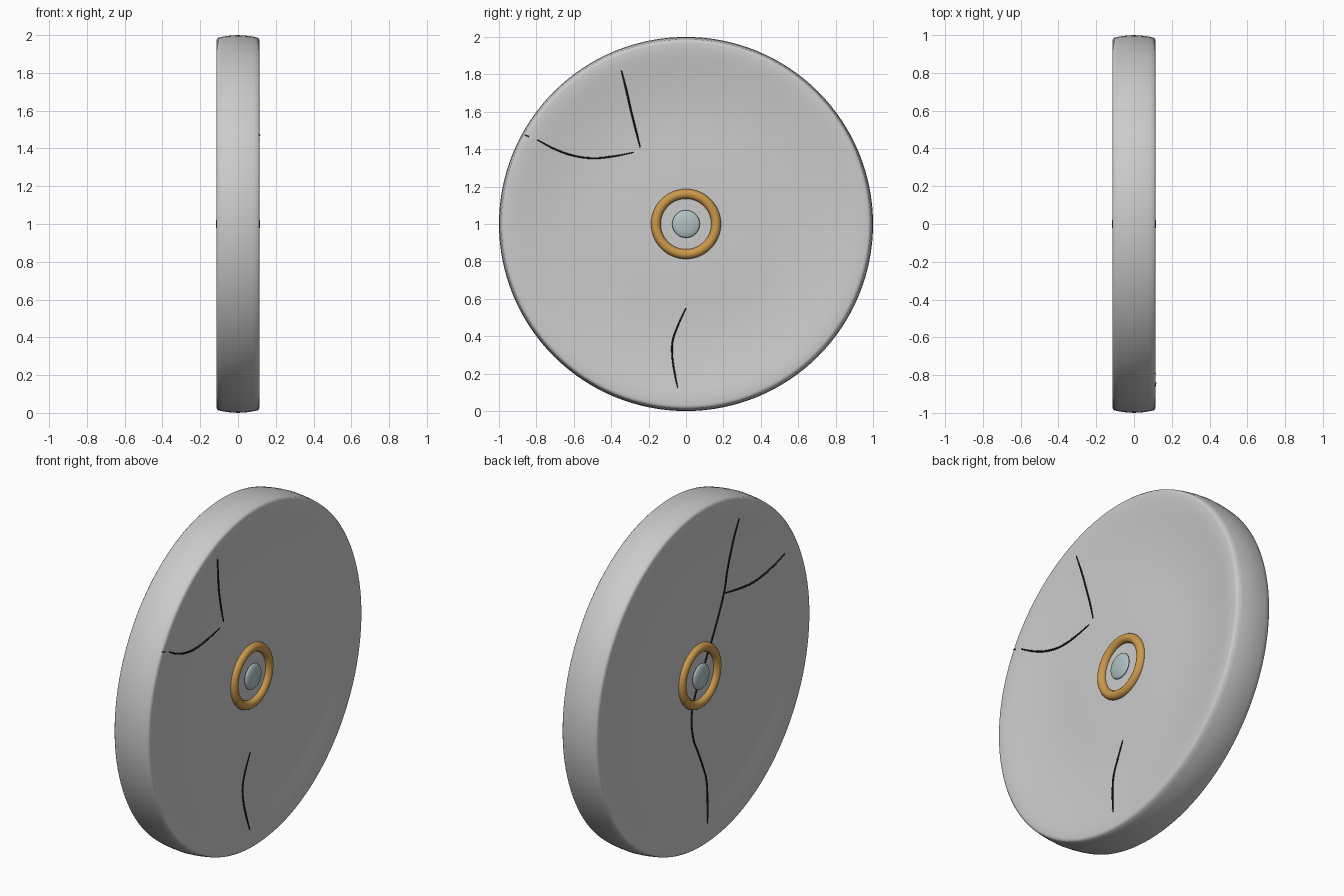
import bpy, bmesh, math
from mathutils import Vector, Matrix

if "Cube" in bpy.data.objects:
    bpy.data.objects.remove(bpy.data.objects["Cube"])

# Face profile of the dished disc: (radius, half thickness)
FACE = [(0.0, 0.083), (0.2, 0.083), (0.35, 0.081), (0.45, 0.077), (0.55, 0.075),
        (0.65, 0.079), (0.75, 0.088), (0.83, 0.099), (0.89, 0.108), (0.93, 0.113),
        (0.968, 0.114), (0.98, 0.112), (0.987, 0.105), (0.992, 0.08), (0.997, 0.045), (1.0, 0.0)]
CENTRE = Vector((0, 0, 1))


def material(name, color):
    m = bpy.data.materials.new(name)
    m.diffuse_color = (*color, 1)
    m.use_nodes = True
    m.node_tree.nodes["Principled BSDF"].inputs["Base Color"].default_value = m.diffuse_color
    return m


gold = material("gold", (0.6, 0.32, 0.07))
pale = material("pale_blue", (0.44, 0.54, 0.55))
dark = material("dark_crack", (0.01, 0.012, 0.013))


def add_mesh(name, bm, mat=None):
    bmesh.ops.recalc_face_normals(bm, faces=bm.faces)
    for f in bm.faces:
        f.smooth = True
    me = bpy.data.meshes.new(name)
    bm.to_mesh(me)
    bm.free()
    ob = bpy.data.objects.new(name, me)
    bpy.context.collection.objects.link(ob)
    if mat:
        me.materials.append(mat)
    return ob


def surface_x(r):
    for (r0, x0), (r1, x1) in zip(FACE, FACE[1:]):
        if r <= r1:
            return x0 + (x1 - x0) * (r - r0) / (r1 - r0)
    return 0.0


# Disc: lathe the full profile about the x axis
bm = bmesh.new()
profile = [(x, r) for r, x in FACE] + [(-x, r) for r, x in reversed(FACE[:-1])]
vs = [bm.verts.new((x, 0, 1 + r)) for x, r in profile]
es = [bm.edges.new(p) for p in zip(vs, vs[1:])]
bmesh.ops.spin(bm, geom=vs + es, cent=CENTRE, axis=(1, 0, 0), angle=math.tau,
               steps=128, use_merge=True)
bmesh.ops.remove_doubles(bm, verts=bm.verts, dist=1e-5)
add_mesh("disc", bm)


# Crack: thin tube that follows the dished face
def crack(name, side, points):
    cu = bpy.data.curves.new(name, 'CURVE')
    cu.dimensions = '3D'
    cu.bevel_depth = 0.005
    cu.bevel_resolution = 1
    cu.resolution_u = 8
    cu.use_fill_caps = True
    sp = cu.splines.new('BEZIER')
    sp.bezier_points.add(len(points) - 1)
    for i, (bp, (y, z)) in enumerate(zip(sp.bezier_points, points)):
        x = surface_x(math.hypot(y, z - 1)) + 0.002
        bp.co = (side * x, y, z)
        bp.handle_left_type = bp.handle_right_type = 'AUTO'
        bp.radius = 0.6 if i in (0, len(points) - 1) else 1
    tmp = bpy.data.objects.new(name + "_curve", cu)
    bpy.context.collection.objects.link(tmp)
    me = bpy.data.meshes.new_from_object(tmp.evaluated_get(bpy.context.evaluated_depsgraph_get()))
    bpy.data.objects.remove(tmp)
    ob = bpy.data.objects.new(name, me)
    bpy.context.collection.objects.link(ob)
    me.materials.clear()
    me.materials.append(dark)


upper = [(-0.32, 1.72), (-0.295, 1.61), (-0.27, 1.51), (-0.245, 1.41)]
branch = [(-0.7, 1.40), (-0.6, 1.365), (-0.5, 1.352), (-0.4, 1.36)]
lower = [(0.0, 0.55), (-0.05, 0.44), (-0.072, 0.37), (-0.073, 0.29), (-0.06, 0.2),
         (-0.045, 0.125)]
middle = [(-0.18, 1.28), (-0.12, 1.17), (-0.02, 1.0), (0.05, 0.87), (0.068, 0.79),
          (0.05, 0.65)]

crack("right_upper_crack", 1, [(-0.345, 1.82)] + upper)
crack("right_branch_crack", 1, [(-0.795, 1.45)] + branch + [(-0.28, 1.383)])
crack("right_rim_crack", 1, [(-0.86, 1.475), (-0.84, 1.468)])
crack("right_lower_crack", 1, lower)
crack("left_long_crack", -1, [(-0.34, 1.795)] + upper + middle + lower)
crack("left_branch_crack", -1, [(-0.76, 1.43)] + branch + [(-0.235, 1.39)])

# Ring and domed stud in the middle of each face
for label, side in (("right", 1), ("left", -1)):
    bpy.ops.mesh.primitive_torus_add(location=(side * 0.085, 0, 1), rotation=(0, math.pi / 2, 0),
                                     major_radius=0.161, minor_radius=0.026,
                                     major_segments=64, minor_segments=16)
    ring = bpy.context.object
    ring.name = label + "_ring"
    ring.data.materials.append(gold)
    bpy.ops.object.shade_smooth()

    bm = bmesh.new()
    bmesh.ops.create_uvsphere(bm, u_segments=32, v_segments=16, radius=1)
    bm.transform(Matrix.Translation((side * 0.097, 0, 1))
                 @ Matrix.Diagonal((0.019, 0.074, 0.074, 1)))
    add_mesh(label + "_stud", bm, pale)
